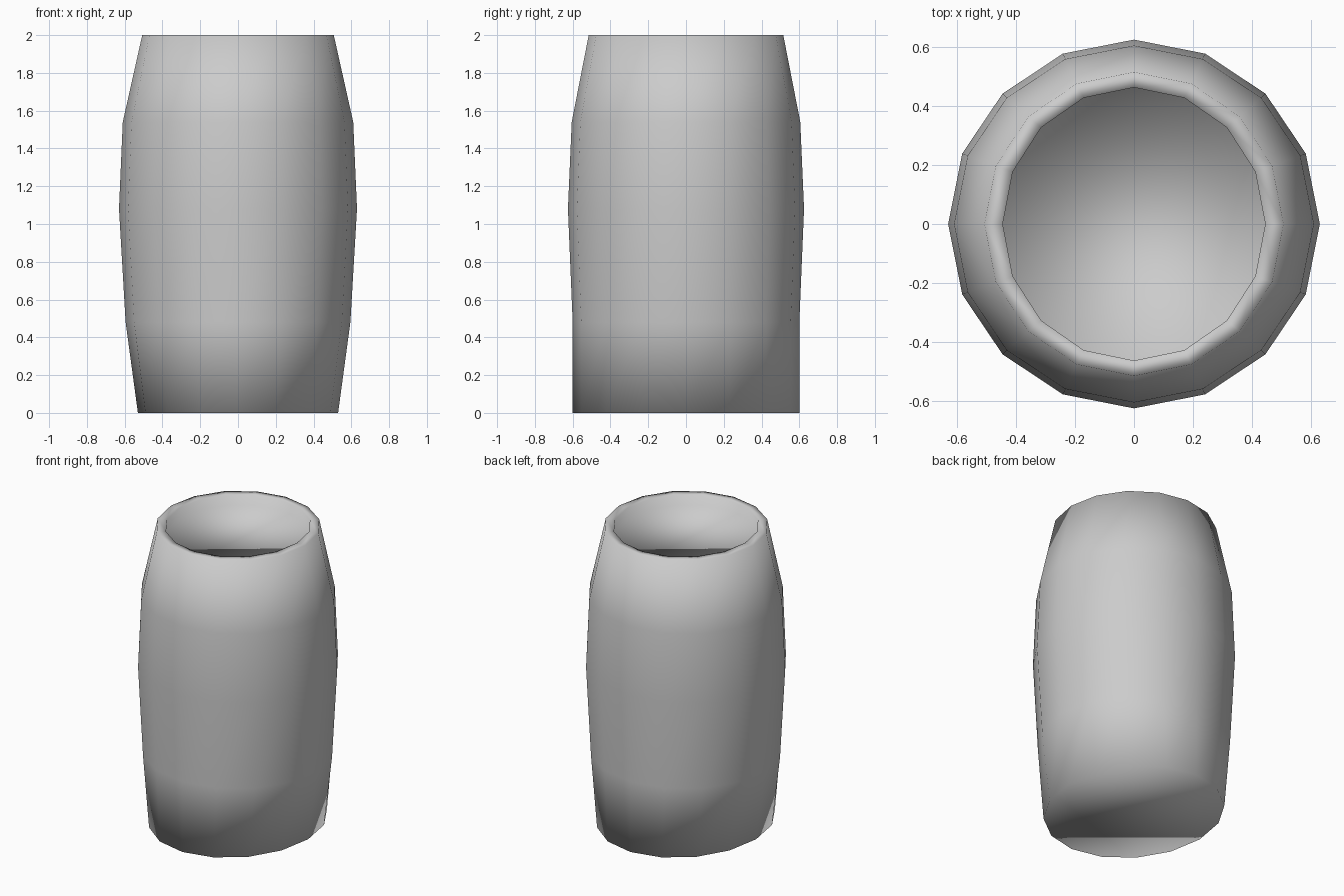
import bpy, bmesh
from math import cos, sin, tau

if "Cube" in bpy.data.objects:
    bpy.data.objects.remove(bpy.data.objects["Cube"])

SIDES = 16

# Profile rings: (radius x, radius y, height), from the base up and into the lid recess
RINGS = [
    (0.53, 0.60, 0.0),
    (0.595, 0.60, 0.48),
    (0.63, 0.625, 1.08),
    (0.61, 0.605, 1.54),
    (0.507, 0.515, 2.0),
    (0.445, 0.463, 2.0),
    (0.445, 0.463, 1.93),
]


def ring(bm, rx, ry, z):
    return [bm.verts.new((rx * cos(tau * i / SIDES), ry * sin(tau * i / SIDES), z))
            for i in range(SIDES)]


# Barrel body: bridge each ring to the next
bm = bmesh.new()
loops = [ring(bm, *r) for r in RINGS]
for low, high in zip(loops, loops[1:]):
    for i in range(SIDES):
        j = (i + 1) % SIDES
        bm.faces.new((low[i], low[j], high[j], high[i]))

# Flat base and recessed top panel
bm.faces.new(loops[0][::-1])
bm.faces.new(loops[-1])

# Smooth shading all over, including the caps
for face in bm.faces:
    face.smooth = True

mesh = bpy.data.meshes.new("barrel")
bm.to_mesh(mesh)
bm.free()
barrel = bpy.data.objects.new("barrel", mesh)
bpy.context.collection.objects.link(barrel)
